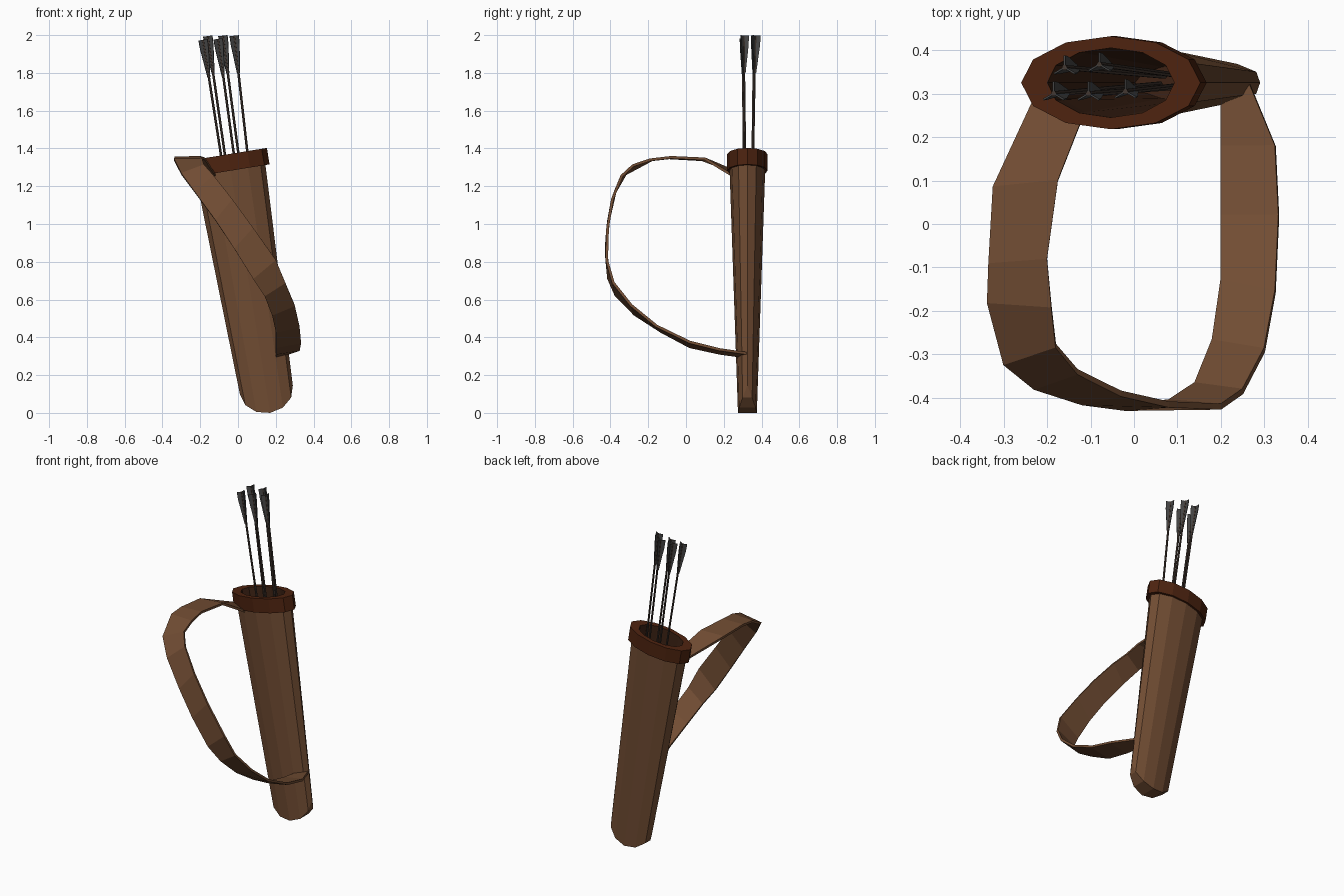
import bpy, bmesh, math
from mathutils import Vector

if "Cube" in bpy.data.objects:
    bpy.data.objects.remove(bpy.data.objects["Cube"])


def material(name, col):
    m = bpy.data.materials.new(name)
    m.diffuse_color = (*col, 1)
    m.use_nodes = True
    m.node_tree.nodes["Principled BSDF"].inputs["Base Color"].default_value = m.diffuse_color
    return m


LEATHER = material("brown leather", (0.165, 0.073, 0.033))
TRIM = material("dark red brown trim", (0.075, 0.017, 0.005))
LINING = material("dark lining", (0.045, 0.016, 0.007))
SHAFT = material("dark wood", (0.055, 0.038, 0.03))
FEATHER = material("grey feather", (0.06, 0.06, 0.06))


def finish(name, bm, *mats, recalc=True):
    if recalc:
        bmesh.ops.recalc_face_normals(bm, faces=bm.faces)
    me = bpy.data.meshes.new(name)
    bm.to_mesh(me)
    bm.free()
    for m in mats:
        me.materials.append(m)
    ob = bpy.data.objects.new(name, me)
    bpy.context.collection.objects.link(ob)
    return ob


# Leaning quiver frame: t runs up the axis, U is sideways
BASE = Vector((0.15, 0.325, 0.1225))
AXIS = Vector((-0.161, 0, 0.987))
U = Vector((0.987, 0, 0.161))
N = 12


def ring(bm, t, a, b, drop=0.0):
    out = []
    for i in range(N):
        c, s = math.cos(2 * math.pi * i / N), math.sin(2 * math.pi * i / N)
        out.append(bm.verts.new(BASE + AXIS * (t - drop * abs(s)) + U * a * c + Vector((0, b * s, 0))))
    return out


def bridge(bm, r1, r2, mat=0):
    for i in range(N):
        j = (i + 1) % N
        bm.faces.new((r1[i], r1[j], r2[j], r2[i])).material_index = mat


# Tapered body with a rounded tongue-shaped foot
bm = bmesh.new()
foot = ring(bm, 0, 0.142, 0.05, 0.124)
bridge(bm, foot, ring(bm, 1.2, 0.188, 0.095))
for i in range(N // 2):
    quad = [foot[i], foot[i + 1], foot[-i - 1], foot[-i % N]]
    bm.faces.new(list(dict.fromkeys(quad)))
finish("quiver_body", bm, LEATHER)

# Rim band and inner lining
bm = bmesh.new()
rings = [ring(bm, 1.175, 0.188, 0.095), ring(bm, 1.175, 0.209, 0.107), ring(bm, 1.263, 0.209, 0.107),
         ring(bm, 1.263, 0.148, 0.08), ring(bm, 1.175, 0.146, 0.078), ring(bm, 0.15, 0.125, 0.042)]
for k in range(5):
    bridge(bm, rings[k], rings[k + 1], 1 if k >= 3 else 0)
bm.faces.new(rings[-1]).material_index = 1
finish("quiver_rim", bm, TRIM, LINING)

# Carrying strap: pairs of left and right edge points
STRAP = [
    ((-.225, .30, 1.26), (-.12, .24, 1.26)), ((-.325, .085, 1.34), (-.175, .10, 1.345)),
    ((-.335, -.09, 1.35), (-.20, -.08, 1.353)), ((-.338, -.18, 1.34), (-.19, -.19, 1.34)),
    ((-.30, -.32, 1.265), (-.18, -.28, 1.31)), ((-.23, -.375, 1.17), (-.13, -.34, 1.255)),
    ((-.12, -.41, 1.02), (-.03, -.39, 1.13)), ((-.02, -.423, .87), (.08, -.415, .98)),
    ((.08, -.41, .71), (.20, -.42, .81)), ((.14, -.37, .62), (.25, -.385, .69)),
    ((.18, -.27, .52), (.30, -.29, .57)), ((.20, -.13, .43), (.325, -.155, .46)),
    ((.20, .02, .35), (.333, .02, .375)), ((.20, .18, .315), (.325, .18, .335)),
    ((.20, .29, .30), (.265, .325, .315))]
bm = bmesh.new()
pairs = [[bm.verts.new(p) for p in pr] for pr in STRAP]
for p, q in zip(pairs, pairs[1:]):
    bm.faces.new((p[0], p[1], q[1], q[0]))
strap = finish("shoulder_strap", bm, LEATHER)
mod = strap.modifiers.new("thickness", "SOLIDIFY")
mod.thickness, mod.offset = 0.014, 0


# Arrows: six-sided shaft with three tapered feathers
def arrow(name, top, low):
    top, low = Vector(top), Vector(low)
    d = (top - low).normalized()
    sx = Vector((0, 1, 0)).cross(d).normalized()
    sy = d.cross(sx)
    bm = bmesh.new()

    def circle(p):
        return [bm.verts.new(p + 0.0065 * (sx * math.cos(k * math.pi / 3) + sy * math.sin(k * math.pi / 3)))
                for k in range(6)]
    a, b = circle(low), circle(top)
    for i in range(6):
        j = (i + 1) % 6
        bm.faces.new((a[i], a[j], b[j], b[i]))
    bm.faces.new(a[::-1])
    bm.faces.new(b)
    for k in range(3):
        ang = math.radians(90 + 120 * k)
        out = sx * math.cos(ang) + sy * math.sin(ang)
        side = out.cross(d) * 0.002
        prof = [top, top + out * 0.028, top - d * 0.05 + out * 0.026, top - d * 0.2 + out * 0.008, top - d * 0.2]
        f, g = ([bm.verts.new(p + side * s) for p in prof] for s in (1, -1))
        bm.faces.new(f).material_index = 1
        bm.faces.new(g[::-1]).material_index = 1
        for i in range(5):
            j = (i + 1) % 5
            bm.faces.new((f[j], f[i], g[i], g[j])).material_index = 1
    finish(name, bm, SHAFT, FEATHER)


arrow("arrow_1", (-.185, .30, 1.975), (.06, .322, .4))
arrow("arrow_2", (-.160, .36, 1.995), (.07, .34, .4))
arrow("arrow_3", (-.105, .30, 1.98), (.11, .315, .4))
arrow("arrow_4", (-.080, .367, 1.997), (.13, .338, .4))
arrow("arrow_5", (-.020, .305, 1.997), (.16, .325, .4))
